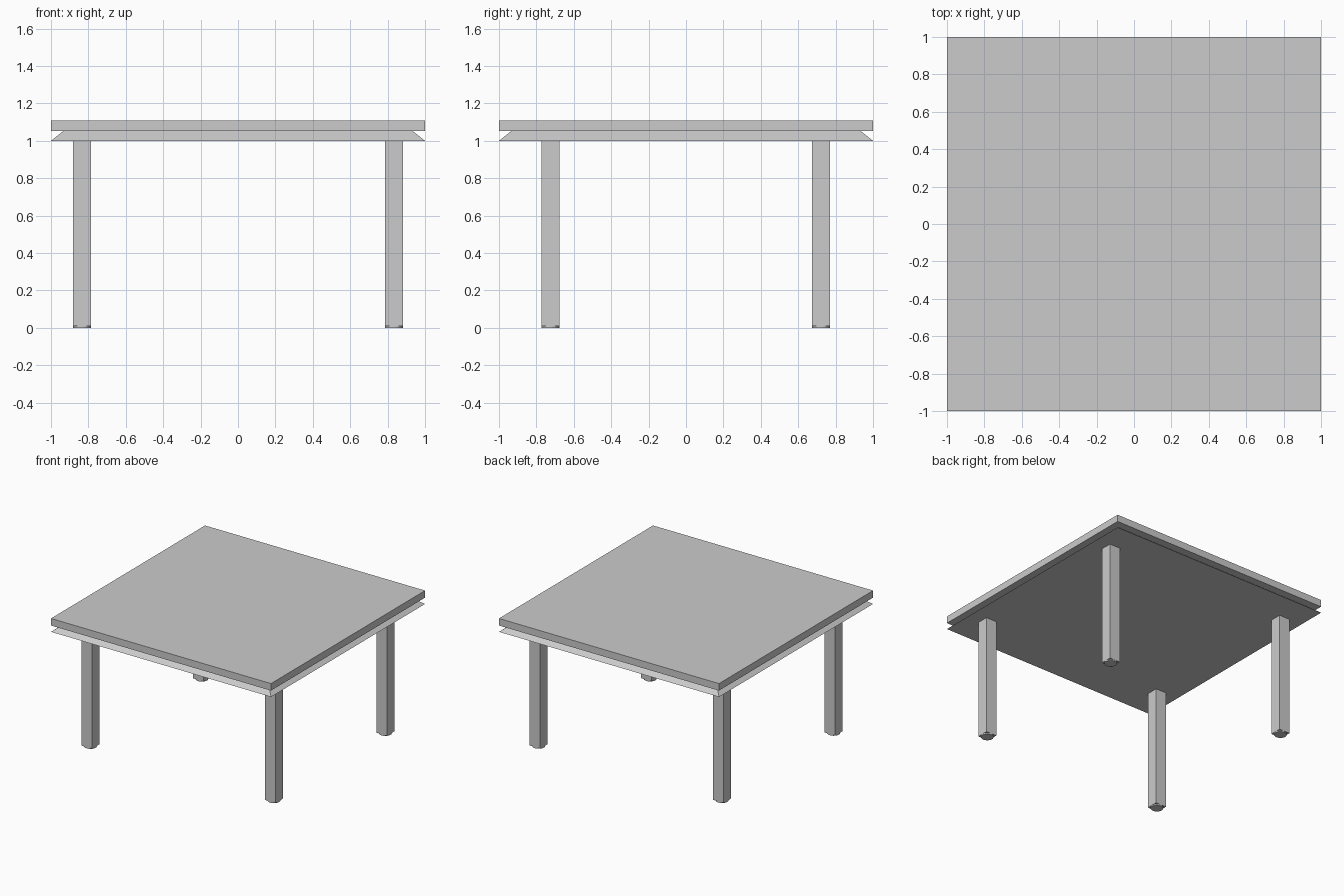
import bpy, bmesh
from mathutils import Matrix

if "Cube" in bpy.data.objects:
    bpy.data.objects.remove(bpy.data.objects["Cube"])

grey = bpy.data.materials.new("plain grey")
grey.diffuse_color = (0.6, 0.6, 0.6, 1)
grey.use_nodes = True
grey.node_tree.nodes["Principled BSDF"].inputs["Base Color"].default_value = grey.diffuse_color


def add_part(name, sides, r_low, r_high, z_low, z_high, x=0, y=0):
    """Prism or frustum; for four sides the radius is the half width."""
    k = 2 ** 0.5 if sides == 4 else 1
    bm = bmesh.new()
    bmesh.ops.create_cone(bm, cap_ends=True, segments=sides, radius1=r_low * k,
                          radius2=r_high * k, depth=z_high - z_low)
    if sides == 4:
        # Turn the square so its sides follow the axes
        bmesh.ops.rotate(bm, verts=bm.verts, matrix=Matrix.Rotation(0.7853982, 3, 'Z'))
    bmesh.ops.translate(bm, verts=bm.verts, vec=(x, y, (z_low + z_high) / 2))
    mesh = bpy.data.meshes.new(name)
    bm.to_mesh(mesh)
    bm.free()
    mesh.materials.append(grey)
    obj = bpy.data.objects.new(name, mesh)
    bpy.context.collection.objects.link(obj)
    return obj


# Table top slab and the flared panel under it
add_part("table_top", 4, 1.0, 1.0, 1.052, 1.11)
add_part("under_panel", 4, 1.0, 0.935, 1.0, 1.052)

# Square legs, each with a thin round foot
for side, x in (("left", -0.834), ("right", 0.834)):
    for end, y in (("front", -0.725), ("back", 0.722)):
        add_part(f"{end}_{side}_leg", 4, 0.048, 0.048, 0.01, 1.0, x, y)
        add_part(f"{end}_{side}_foot", 24, 0.048, 0.048, 0.0, 0.01, x, y)
